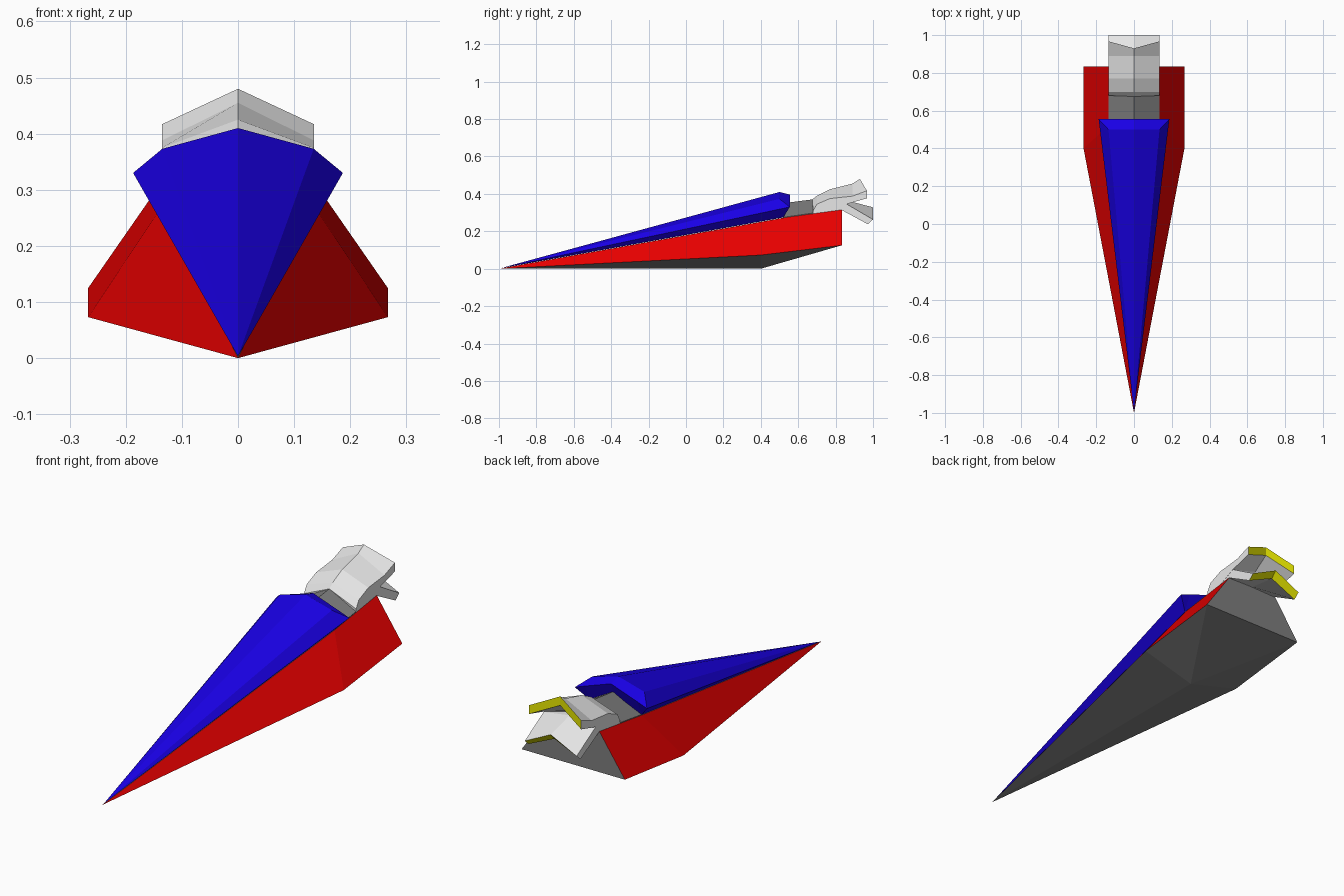
import bpy, bmesh

if "Cube" in bpy.data.objects:
    bpy.data.objects.remove(bpy.data.objects["Cube"])


def material(name, rgb):
    m = bpy.data.materials.new(name)
    m.diffuse_color = (*rgb, 1)
    m.use_nodes = True
    m.node_tree.nodes["Principled BSDF"].inputs["Base Color"].default_value = m.diffuse_color
    return m


RED = material("red", (0.8, 0, 0))
BLUE = material("blue", (0.01, 0, 0.8))
GREY = material("mid grey", (0.21, 0.21, 0.21))
LIGHT = material("light grey", (0.8, 0.8, 0.8))
YELLOW = material("yellow", (0.8, 0.8, 0))


def mirrored(name, pts, faces, mats):
    """Build a flat-faced part from its +x half; faces are (point keys, material slot)."""
    bm = bmesh.new()
    for s in (1, -1):
        vs = {k: bm.verts.new((s * p[0], p[1], p[2])) for k, p in pts.items()}
        for keys, slot in faces:
            f = bm.faces.new([vs[k] for k in (keys if s > 0 else keys[::-1])])
            f.material_index = slot
    bmesh.ops.remove_doubles(bm, verts=bm.verts, dist=0.0005)
    bmesh.ops.recalc_face_normals(bm, faces=bm.faces)
    me = bpy.data.meshes.new(name)
    bm.to_mesh(me)
    bm.free()
    for m in mats:
        me.materials.append(m)
    ob = bpy.data.objects.new(name, me)
    bpy.context.collection.objects.link(ob)
    return ob


def chevron_loft(name, stations, width, mats):
    """Loft ridge-shaped sections; each is (y, z) of ridge top, edge top, edge base, ridge base."""
    pts, faces = {}, []
    n = len(stations)
    for i, st in enumerate(stations):
        for j, (y, z) in enumerate(st):
            pts[i, j] = (width if j in (1, 2) else 0, y, z)
    for i in range(n - 1):
        for j in range(3):
            faces.append(([(i, j), (i, j + 1), (i + 1, j + 1), (i + 1, j)], 0))
    faces.append(([(0, j) for j in range(4)], 0))
    faces.append(([(n - 1, j) for j in range(4)], len(mats) - 1))
    return mirrored(name, pts, faces, mats)


# hull: red sides, grey keel, stern and deck
mirrored("hull",
         dict(T=(0, -1, 0), K=(0, .4, 0), C=(.267, .4, .073), B=(.267, .833, .125),
              M=(0, .833, .125), U=(.135, .833, .315), N=(0, .833, .315),
              V=(.135, .52, .272), W=(0, .52, .272)),
         [("TKC", 1), ("KMB", 1), ("KBC", 1), ("TCV", 0), ("CBUV", 0),
          ("MNUB", 1), ("VUNW", 1), ("TVW", 1)],
         [RED, GREY])

# blue upper shell with a bevelled rear lip
mirrored("upper_shell",
         dict(T=(0, -.99, .003), A=(0, .5, .41), B=(.135, .5, .373), C=(.187, .555, .33),
              R=(0, .555, .396), S=(.135, .555, .349), D=(.135, .52, .274), E=(0, .52, .30)),
         [("TBA", 0), ("TCB", 0), ("ABSR", 0), ("BCS", 0),
          ("TDC", 0), ("RSDE", 0), ("SCD", 0), ("TED", 0)],
         [BLUE])

# neck: a low roof between the shell and the engine, resting on the hull edges
chevron_loft("neck",
             [((.50, .348), (.52, .275), (.52, .27), (.52, .265)),
              ((.69, .372), (.69, .299), (.69, .294), (.69, .28))],
             .134, [GREY])

# engine body running into the upper exhaust flap
chevron_loft("upper_flap",
             [((.675, .37), (.68, .31), (.68, .292), (.68, .28)),
              ((.70, .39), (.70, .345), (.70, .295), (.70, .28)),
              ((.77, .425), (.77, .375), (.77, .305), (.77, .29)),
              ((.89, .455), (.89, .388), (.855, .345), (.855, .385)),
              ((.93, .48), (.967, .417), (.967, .376), (.93, .438))],
             .135, [LIGHT, YELLOW])

# lower exhaust flap
chevron_loft("lower_flap",
             [((.76, .37), (.76, .345), (.76, .302), (.76, .29)),
              ((.86, .365), (.86, .345), (.835, .312), (.835, .315)),
              ((1.0, .328), (1.0, .263), (.972, .238), (.972, .298))],
             .134, [LIGHT, YELLOW])
